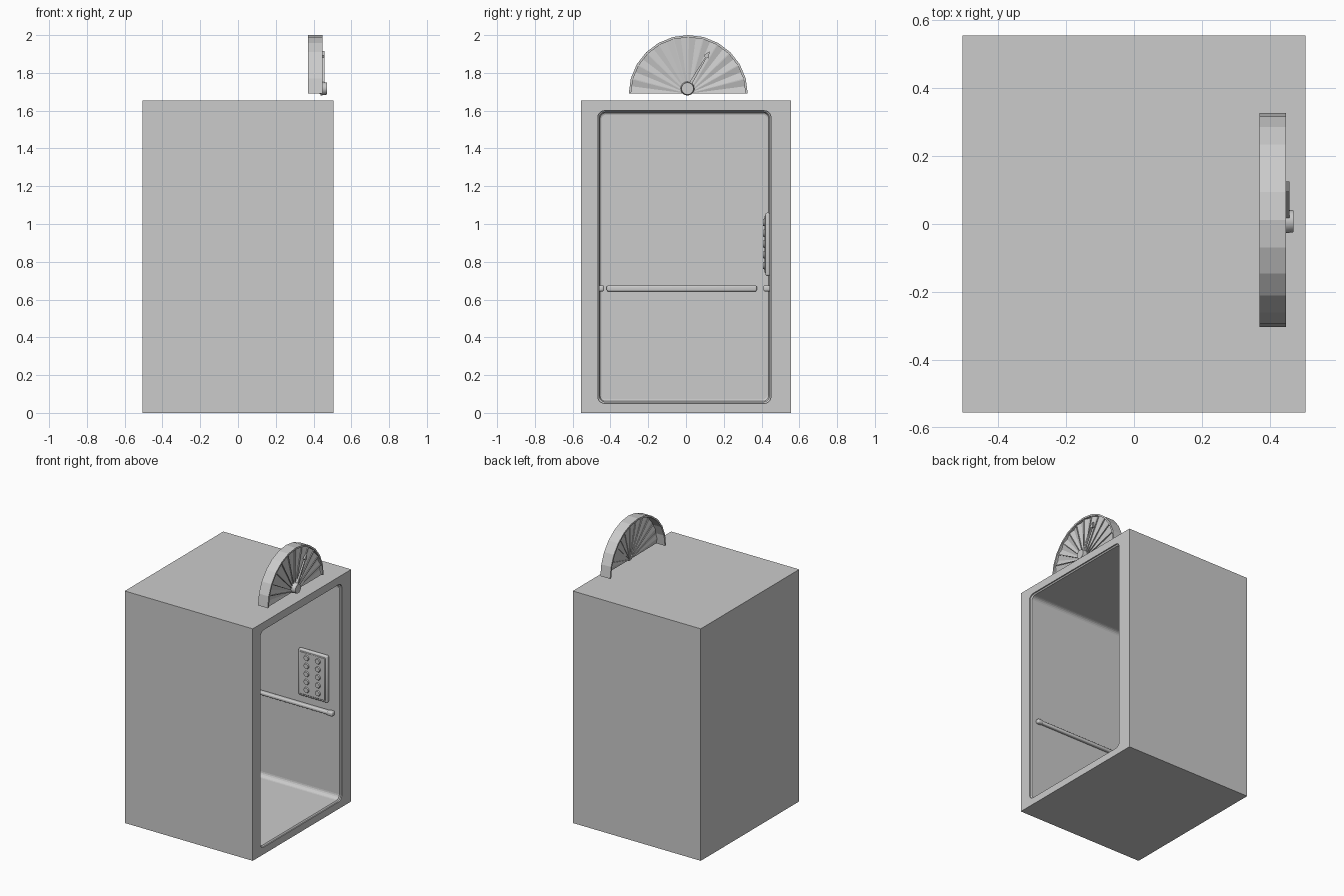
import bpy, bmesh, math
from mathutils import Vector, Matrix

if "Cube" in bpy.data.objects:
    bpy.data.objects.remove(bpy.data.objects["Cube"])

def make(name, bm, smooth=False):
    bmesh.ops.recalc_face_normals(bm, faces=bm.faces[:])
    me = bpy.data.meshes.new(name)
    bm.to_mesh(me)
    bm.free()
    ob = bpy.data.objects.new(name, me)
    bpy.context.collection.objects.link(ob)
    if smooth:
        bpy.ops.object.select_all(action='DESELECT')
        bpy.context.view_layer.objects.active = ob
        ob.select_set(True)
        bpy.ops.object.shade_smooth_by_angle(angle=math.radians(40))
    return ob

def box(name, lo, hi, bevel=0, seg=3):
    lo, hi = Vector(lo), Vector(hi)
    bm = bmesh.new()
    bmesh.ops.create_cube(bm, size=1)
    for v in bm.verts:
        v.co = (lo + hi) / 2 + v.co * (hi - lo)
    if bevel:
        bmesh.ops.bevel(bm, geom=bm.edges[:], offset=bevel, segments=seg, profile=0.5, affect='EDGES')
    return make(name, bm, bool(bevel))

def disc(name, center, r, depth, axis, sides=16, bevel=0.004):
    bm = bmesh.new()
    bmesh.ops.create_cone(bm, cap_ends=True, segments=sides, radius1=r, radius2=r - bevel, depth=depth)
    rot = Vector(axis).to_track_quat('Z', 'Y').to_matrix().to_4x4()
    bm.transform(Matrix.Translation(center) @ rot)
    return make(name, bm, True)

def rounded_loop(bm, x, y0, y1, z0, z1, r, n=5):
    out = []
    for cy, cz, a in ((y1 - r, z1 - r, 0), (y0 + r, z1 - r, 90), (y0 + r, z0 + r, 180), (y1 - r, z0 + r, 270)):
        for i in range(n + 1):
            t = math.radians(a + 90 * i / n)
            out.append(bm.verts.new((x, cy + r * math.cos(t), cz + r * math.sin(t))))
    return out

# cab shell, hollowed by a rounded cavity with a stepped lip
cab = box("cab_shell", (-0.505, -0.555, 0), (0.505, 0.555, 1.655))
bm = bmesh.new()
Y0, Y1, Z0, Z1 = -0.467, 0.450, 0.050, 1.600
loops = [rounded_loop(bm, x, Y0 + d, Y1 - d, Z0 + d, Z1 - d, 0.036 - d * 0.5)
         for x, d in ((0.52, 0), (0.497, 0), (0.490, 0.008), (-0.44, 0.008), (-0.452, 0.012), (-0.456, 0.02))]
for a, b in zip(loops, loops[1:]):
    for i in range(len(a)):
        j = (i + 1) % len(a)
        bm.faces.new((a[i], a[j], b[j], b[i]))
bm.faces.new(loops[0])
bm.faces.new(loops[-1])
cutter = make("cavity_cutter", bm)
cutter.hide_render = True
cutter.hide_viewport = False
mod = cab.modifiers.new("cavity", 'BOOLEAN')
mod.operation = 'DIFFERENCE'
mod.solver = 'EXACT'
mod.object = cutter
bpy.context.view_layer.objects.active = cab
bpy.ops.object.modifier_apply(modifier="cavity")
bpy.data.objects.remove(cutter)

# handrails on three walls, with thicker end caps
box("handrail_back", (-0.45, -0.42, 0.643), (-0.42, 0.375, 0.675), 0.008)
for side, y0, y1 in (("left", -0.462, -0.436), ("right", 0.412, 0.445)):
    box("handrail_" + side, (-0.40, y0, 0.647), (0.44, y1, 0.671), 0.008)
    for x in (-0.40, 0.41):
        box("handrail_cap_" + side, (x, y0 - 0.003, 0.643), (x + 0.045, y1 + 0.003, 0.675), 0.010)

# button panel on the right wall
box("button_panel", (0.18, 0.420, 0.725), (0.41, 0.445, 1.06), 0.010)
box("button_plate", (0.195, 0.415, 0.74), (0.395, 0.430, 1.045), 0.004, 1)
for col in range(2):
    for row in range(5):
        disc("floor_button", (0.25 + 0.09 * col, 0.412, 0.78 + 0.057 * row), 0.021, 0.010, (0, -1, 0))

# floor indicator: half-round rim, open at the back
CY, CZ, R, N = 0.012, 1.690, 0.315, 12
def polar(x, r, deg):
    t = math.radians(deg)
    return (x, CY + r * math.cos(t), CZ + r * math.sin(t) * 0.985)

bm = bmesh.new()
rings = []
for i in range(N + 1):
    a = 180 * i / N
    rings.append([bm.verts.new(polar(x, r, a)) for x, r in ((0.37, R), (0.447, R), (0.447, R - 0.012), (0.37, R - 0.012))])
for a, b in zip(rings, rings[1:]):
    for k in range(4):
        m = (k + 1) % 4
        bm.faces.new((a[k], a[m], b[m], b[k]))
bm.faces.new(rings[0])
bm.faces.new(rings[-1])
make("dial_rim", bm)

# pleated fan face with raised radial ribs
bm = bmesh.new()
hub = bm.verts.new((0.436, CY, CZ))
fan = [bm.verts.new(polar(0.438 if i % 2 == 0 else 0.428, R - 0.006, 90 * i / N)) for i in range(2 * N + 1)]
for a, b in zip(fan, fan[1:]):
    bm.faces.new((hub, a, b))
make("dial_face", bm)

def bar(name, pts, x0, x1):
    bm = bmesh.new()
    f = bm.faces.new([bm.verts.new((x0, y, z)) for y, z in pts])
    ext = bmesh.ops.extrude_face_region(bm, geom=[f])
    bmesh.ops.translate(bm, vec=(x1 - x0, 0, 0), verts=[g for g in ext["geom"] if isinstance(g, bmesh.types.BMVert)])
    return make(name, bm)

for i in range(1, N):
    t = math.radians(180 * i / N)
    d, s = Vector((math.cos(t), math.sin(t) * 0.985)), Vector((-math.sin(t), math.cos(t)))
    c = Vector((CY, CZ))
    bar("dial_rib", [c + s * 0.001, c - s * 0.001, c + d * (R - 0.006) - s * 0.003, c + d * (R - 0.006) + s * 0.003], 0.432, 0.443)

# hub and arrow pointer
disc("dial_hub", (0.453, 0.008, 1.717), 0.037, 0.034, (1, 0, 0), 16, 0.005)
c, tip = Vector((0.008, 1.717)), Vector((0.125, 1.915))
d = (tip - c).normalized()
s = Vector((-d.y, d.x))
L = (tip - c).length
bar("dial_pointer", [c + s * 0.009, c - s * 0.009, c + d * (L - 0.04) - s * 0.004, c + d * (L - 0.035) - s * 0.015,
                     tip, c + d * (L - 0.035) + s * 0.015, c + d * (L - 0.04) + s * 0.004], 0.446, 0.458)
